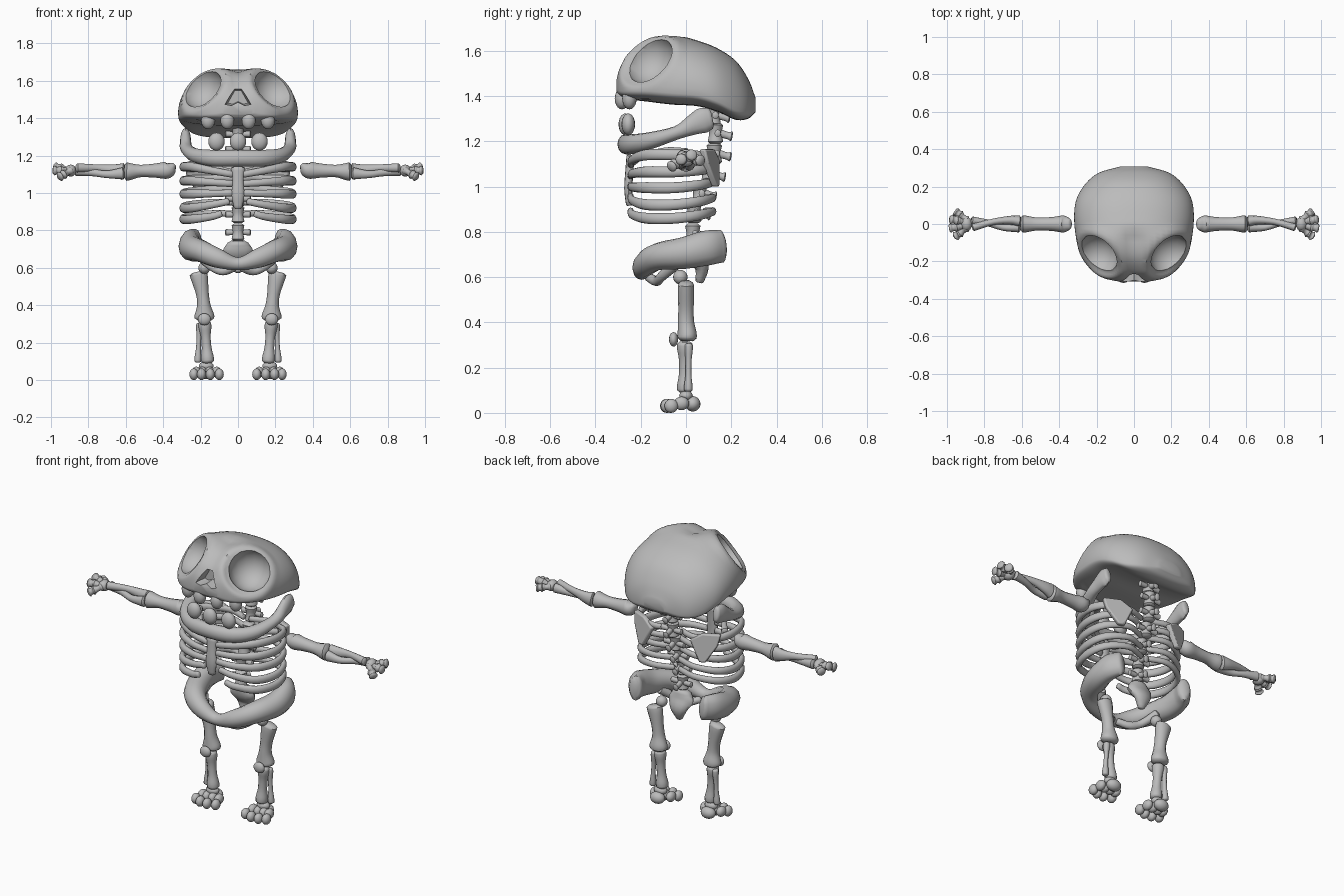
import bpy, bmesh, math
from mathutils import Vector, Matrix

if "Cube" in bpy.data.objects:
    bpy.data.objects.remove(bpy.data.objects["Cube"])

bone_mat = bpy.data.materials.new("bone_grey")
bone_mat.use_nodes = True
GREY = (0.5, 0.5, 0.5, 1)
bone_mat.diffuse_color = GREY
bone_mat.node_tree.nodes["Principled BSDF"].inputs["Base Color"].default_value = GREY


def finish(name, bm, mirror=False):
    bmesh.ops.recalc_face_normals(bm, faces=bm.faces)
    mesh = bpy.data.meshes.new(name)
    bm.to_mesh(mesh)
    bm.free()
    obj = bpy.data.objects.new(name, mesh)
    bpy.context.collection.objects.link(obj)
    mesh.materials.append(bone_mat)
    smooth(obj)
    if mirror:
        obj.modifiers.new("Mirror", 'MIRROR').use_mirror_merge = False
    return obj


def smooth(obj):
    bpy.ops.object.select_all(action='DESELECT')
    obj.select_set(True)
    bpy.context.view_layer.objects.active = obj
    bpy.ops.object.shade_smooth_by_angle(angle=math.radians(50))


def spline(pts, steps):
    """Catmull-Rom samples through tuples of any length."""
    p = [Vector(q) for q in pts]
    p = [2 * p[0] - p[1]] + p + [2 * p[-1] - p[-2]]
    out = []
    for i in range(1, len(p) - 2):
        a, b, c, d = p[i - 1:i + 3]
        for s in range(steps):
            t = s / steps
            out.append(b + (c - a) * t / 2 + (a * 2 - b * 5 + c * 4 - d) * t * t / 2
                       + (b * 3 - a - c * 3 + d) * t ** 3 / 2)
    return out + [p[-2]]


def skin(bm, rings):
    rings = [[bm.verts.new(v) for v in r] for r in rings]
    n = len(rings[0])
    for r, q in zip(rings, rings[1:]):
        for i in range(n):
            bm.faces.new((r[i], r[(i + 1) % n], q[(i + 1) % n], q[i]))
    bm.faces.new(rings[0])
    bm.faces.new(rings[-1])


def tube(name, pts, mirror=True, sides=12, steps=4):
    """Sweep an oval along points (x, y, z, side radius, up radius)."""
    s = spline(pts, steps)
    pos = [Vector(q[:3]) for q in s]
    rings = []
    for i, q in enumerate(s):
        t = (pos[min(i + 1, len(s) - 1)] - pos[max(i - 1, 0)]).normalized()
        ref = Vector((0, 1, 0)) if abs(t.z) > 0.8 else Vector((0, 0, 1))
        u = t.cross(ref).normalized()
        w = u.cross(t)

        def ring(k, shift):
            return [pos[i] + t * shift + u * (math.cos(a) * q[3] * k) + w * (math.sin(a) * q[4] * k)
                    for a in (math.tau * j / sides for j in range(sides))]
        lip = 0.3 * min(q[3], q[4])
        if i == 0:
            rings.append(ring(0.65, -lip))
        rings.append(ring(1, 0))
        if i == len(s) - 1:
            rings.append(ring(0.65, lip))
    bm = bmesh.new()
    skin(bm, rings)
    return finish(name, bm, mirror)


def bone(name, a, b, ends, mid, mirror=True):
    """Long bone that flares at both ends."""
    a, b = Vector(a), Vector(b)
    pts = []
    for t, r in ((0, ends), (0.12, ends), (0.35, mid), (0.65, mid), (0.88, ends), (1, ends)):
        pts.append((*a.lerp(b, t), r, r))
    return tube(name, pts, mirror, steps=3)


def ball(name, loc, size, mirror=True):
    bm = bmesh.new()
    bmesh.ops.create_uvsphere(bm, u_segments=16, v_segments=10, radius=1,
                              matrix=Matrix.Translation(loc) @ Matrix.Diagonal((*size, 1)))
    return finish(name, bm, mirror)


def both(half):
    """Full path from a half path that starts on the centre line."""
    return [(-p[0], *p[1:]) for p in half[:0:-1]] + half


# Skull: oval sections (y, half width, top, bottom) running front to back
sections = [(-.308, .08, 1.49, 1.42), (-.29, .16, 1.54, 1.40), (-.25, .225, 1.605, 1.385),
            (-.17, .285, 1.66, 1.375), (-.06, .312, 1.672, 1.362), (.05, .32, 1.645, 1.355),
            (.14, .305, 1.61, 1.33), (.22, .255, 1.555, 1.295), (.275, .185, 1.475, 1.30),
            (.308, .07, 1.39, 1.33)]
rings = []
eye_axis = Vector((1, -1, 1)).normalized()
eye = Vector((.185, -.155, 1.555))
for y, w, top, bot in spline(sections, 6):
    mid = bot + 0.25 * (top - bot)
    ring = []
    for j in range(64):
        c, s = math.cos(math.tau * j / 64), math.sin(math.tau * j / 64)
        x = math.copysign(w * abs(c) ** 0.85, c)
        z = mid + (top - mid) * s if s > 0 else mid - (mid - bot) * abs(s) ** 0.45
        if s > 0 and y < 0:
            z -= 0.028 * math.exp(-(x / .05) ** 2) * min(1, -y / .08)
        v = Vector((abs(x), y, z))
        # Flatten the brow around each eye socket
        h = (v - eye).dot(eye_axis)
        far = (v - eye - eye_axis * h).length
        k = max(0, min(1, (.165 - far) / .045))
        if abs(h) < .08:
            v -= eye_axis * h * k * k * (3 - 2 * k)
        ring.append((math.copysign(v.x, x), v.y, v.z))
    rings.append(ring)
bm = bmesh.new()
skin(bm, rings)
skull = finish("skull", bm)

# Eye sockets and nose hollow
cutters = []
for side in (1, -1):
    loc = eye + eye_axis * .028
    cutters.append(ball("socket_cutter", (side * loc.x, loc.y, loc.z), (.12, .12, .12), False))
bm = bmesh.new()
skin(bm, [[(x * k, y, 1.505 + z * k) for x, z in
           ((-.068, -.03), (-.035, -.037), (0, -.02), (.035, -.037), (.068, -.03), (.02, .055), (-.02, .055))]
          for y, k in ((-.4, 1.1), (-.29, 1), (-.24, .8))])
cutters.append(finish("nose_cutter", bm))
for cutter in cutters:
    cutter.hide_render = True
    mod = skull.modifiers.new("Cut", 'BOOLEAN')
    mod.operation, mod.object, mod.solver = 'DIFFERENCE', cutter, 'EXACT'
    bpy.context.view_layer.objects.active = skull
    bpy.ops.object.modifier_apply(modifier=mod.name)
    bpy.data.objects.remove(cutter)
smooth(skull)

# Jaw and teeth
tube("jaw", both([(0, -.268, 1.187, .035, .044), (.14, -.24, 1.187, .038, .044), (.23, -.16, 1.202, .04, .038),
                  (.275, -.04, 1.238, .034, .03), (.28, .03, 1.272, .03, .045),
                  (.28, .075, 1.292, .028, .056), (.278, .11, 1.3, .022, .046)]), False)
for x, y in ((.057, -.283), (.16, -.25)):
    ball("upper_tooth", (x, y, 1.388), (.037, .032, .047))
ball("lower_tooth_middle", (0, -.268, 1.275), (.044, .03, .048), False)
ball("lower_tooth_side", (.115, -.255, 1.275), (.044, .03, .048))

# Spine: a vertebra with rear and side spurs at each step
for y, z in ((.12, 1.315), (.13, 1.235), (.125, 1.145), (.1, 1.055), (.06, .97), (.035, .885), (.03, .79)):
    tube("vertebra", [(0, y, z + .036, .034, .034), (0, y, z, .028, .028), (0, y, z - .036, .034, .034)], False)
    tube("rear_spur", [(0, y + .02, z, .015, .018), (0, y + .055, z - .01, .014, .016),
                       (0, y + .07, z - .013, .018, .022)], False)
    tube("side_spur", [(.02, y + .01, z, .013, .014), (.065, y + .01, z, .014, .017)])
tube("sacrum", [(0, .035, .735, .055, .035), (0, .045, .69, .08, .036), (0, .07, .64, .055, .03),
                (0, .06, .58, .02, .018)], False)

# Rib cage: front, side and back heights differ per rib
for front_x, front, side, back in ((.03, 1.1, 1.14, 1.13), (.03, 1.05, 1.065, 1.08), (.03, 1.0, .995, 1.02),
                                   (.05, .955, .92, .95), (.09, .89, .86, .89)):
    tube("rib", [(.02, .085, back, .014, .017), (.14, .12, back, .014, .018), (.26, .065, (side + back) / 2, .016, .022),
                 (.296, -.05, side, .017, .024), (.25, -.175, side, .017, .024),
                 (.14, -.235, (side + front) / 2, .016, .02), (front_x, -.245, front, .014, .018)])
tube("breastbone", [(0, -.245, 1.135, .038, .018), (0, -.25, 1.07, .03, .018), (0, -.255, .99, .034, .018),
                    (0, -.25, .92, .022, .015)], False)
tube("collarbone", [(.035, -.235, 1.11, .018, .018), (.11, -.19, 1.135, .013, .013), (.19, -.09, 1.16, .013, .013),
                    (.26, 0, 1.15, .02, .02)])
bm = bmesh.new()
skin(bm, [[(x + dx, y + dy, z) for x, y, z in
           ((.13, .15, 1.12), (.2, .13, 1.165), (.29, .085, 1.165), (.28, .1, 1.1), (.225, .14, 1.0), (.19, .15, 1.0))]
          for dx, dy in ((0, 0), (-.012, -.028))])
blade = finish("shoulder_blade", bm, True)
bevel = blade.modifiers.new("Bevel", 'BEVEL')
bevel.width, bevel.segments = .008, 2

# Arms
tube("upper_arm", [(.343, 0, 1.15, .028, .016), (.375, 0, 1.124, .045, .045), (.44, 0, 1.12, .037, .038),
                   (.52, 0, 1.118, .035, .033), (.575, 0, 1.115, .044, .045), (.595, 0, 1.115, .045, .05)])
tube("ulna", [(.615, .015, 1.115, .03, .045), (.66, .02, 1.12, .024, .034), (.75, .012, 1.133, .017, .02),
              (.86, -.018, 1.135, .02, .024)])
tube("radius", [(.615, -.02, 1.105, .025, .032), (.7, -.018, 1.1, .018, .02), (.78, .005, 1.11, .018, .02),
                (.865, .018, 1.12, .022, .028)])
ball("wrist", (.895, 0, 1.12), (.03, .038, .032))
for y, z, x in ((.064, 1.115, .952), (.025, 1.14, .978), (-.022, 1.12, .982), (-.064, 1.088, .952)):
    root = Vector((.895, y * .35, 1.12))
    tip = Vector((x, y, z))
    bone("palm_bone", root, root.lerp(tip, .58), .021, .016)
    bone("fingertip", root.lerp(tip, .62), tip, .025, .02)

# Pelvis
tube("pelvis", both([(0, -.195, .622, .036, .034), (.11, -.185, .652, .05, .052), (.2, -.125, .69, .062, .06),
                     (.25, -.01, .706, .064, .07), (.255, .09, .728, .054, .077),
                     (.225, .16, .737, .036, .072)]), False, steps=6)
tube("seat_bone", [(.02, -.165, .6, .02, .02), (.08, -.13, .582, .02, .022), (.14, -.105, .605, .02, .022),
                   (.2, -.04, .66, .025, .025)])

# Legs
ball("hip_ball", (.18, -.025, .6), (.032, .032, .032))
tube("thigh_bone", [(.212, 0, .57, .048, .034), (.205, 0, .54, .045, .036), (.19, 0, .46, .034, .034),
                    (.183, 0, .4, .036, .036), (.18, .005, .35, .052, .042), (.18, .005, .33, .052, .042)])
ball("kneecap", (.18, -.055, .325), (.035, .02, .032))
bone("shin_bone", (.178, -.005, .305), (.162, -.005, .1), .034, .026)
bone("calf_bone", (.205, .012, .3), (.215, .01, .1), .018, .013)
ball("ankle", (.17, 0, .075), (.04, .03, .025))
ball("heel", (.17, .03, .04), (.045, .034, .034))
for x, y in ((.1, -.07), (.148, -.085), (.195, -.082), (.236, -.065)):
    ball("foot_joint", (.17 + (x - .17) * .8, -.02, .042), (.024, .034, .03))
    ball("toe", (x, y, .031), (.024, .03, .031))
